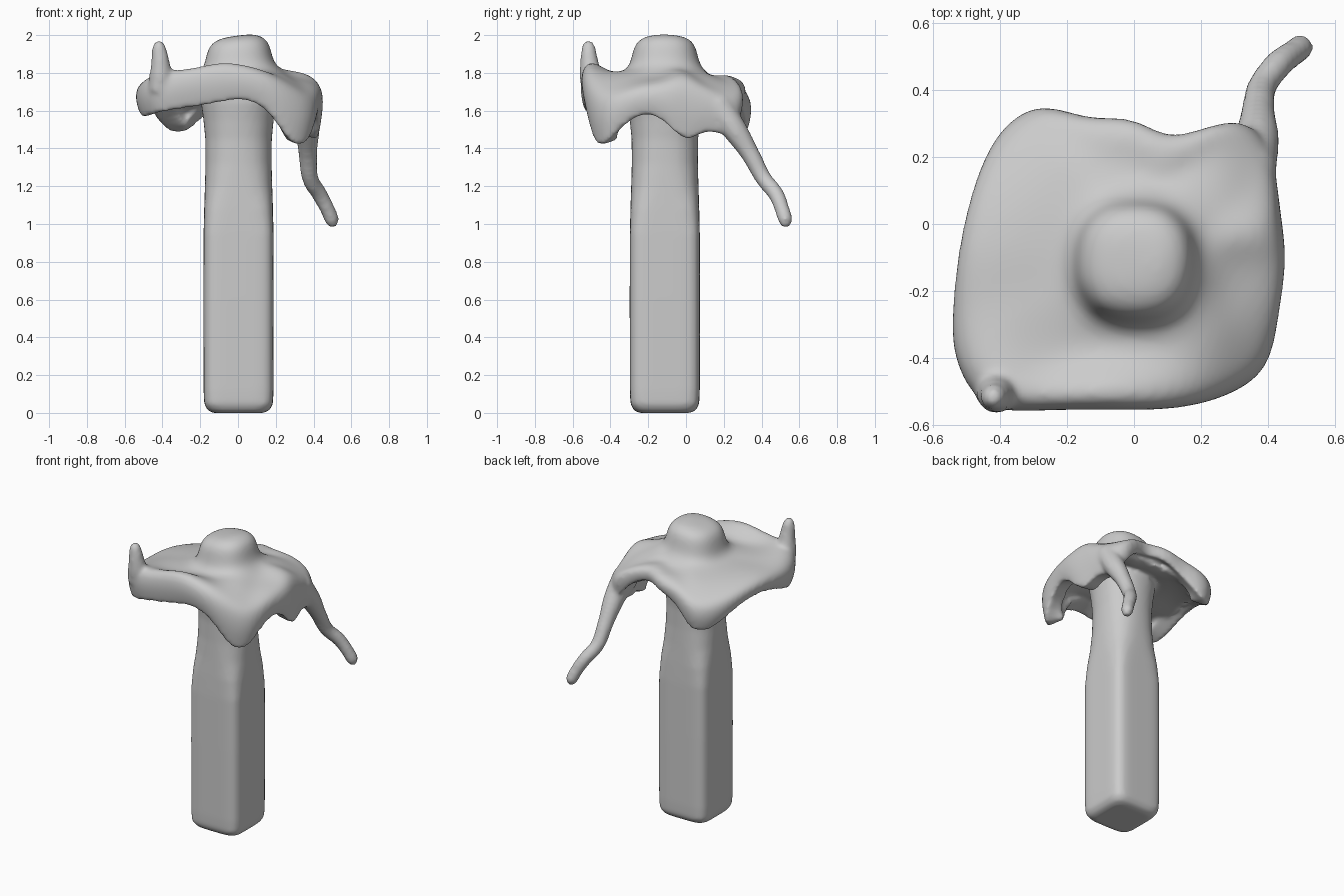
import bpy, bmesh, math

if "Cube" in bpy.data.objects:
    bpy.data.objects.remove(bpy.data.objects["Cube"])

CX, CY = 0.003, -0.112


def loft(name, rings, close_bottom=False, tip=None):
    """Skin a list of equally long rings of points."""
    bm = bmesh.new()
    vr = [[bm.verts.new(p) for p in r] for r in rings]
    n = len(vr[0])
    for a, b in zip(vr, vr[1:]):
        for i in range(n):
            j = (i + 1) % n
            bm.faces.new((a[i], a[j], b[j], b[i]))
    if close_bottom:
        bm.faces.new(vr[0][::-1])
    if tip:
        t = bm.verts.new(tip)
        for i in range(n):
            bm.faces.new((vr[-1][i], vr[-1][(i + 1) % n], t))
    bmesh.ops.recalc_face_normals(bm, faces=bm.faces)
    me = bpy.data.meshes.new(name)
    bm.to_mesh(me)
    bm.free()
    ob = bpy.data.objects.new(name, me)
    bpy.context.collection.objects.link(ob)
    return ob


def tube(name, pts):
    """Tapered tube through (x, y, z, radius) points."""
    cu = bpy.data.curves.new(name, 'CURVE')
    cu.dimensions = '3D'
    cu.bevel_depth = 1.0
    cu.bevel_resolution = 4
    cu.use_fill_caps = True
    sp = cu.splines.new('BEZIER')
    sp.bezier_points.add(len(pts) - 1)
    for bp, (x, y, z, r) in zip(sp.bezier_points, pts):
        bp.co = (x, y, z)
        bp.radius = r
        bp.handle_left_type = bp.handle_right_type = 'AUTO'
    ob = bpy.data.objects.new(name, cu)
    bpy.context.collection.objects.link(ob)
    return ob


def squarish(c, s, r, e):
    """Distance to a superellipse along direction (c, s)."""
    return r / (abs(c) ** e + abs(s) ** e) ** (1 / e)


def section(z, r, e, n=48):
    """Superellipse cross-section; a larger exponent is squarer."""
    out = []
    for i in range(n):
        a = 2 * math.pi * i / n
        c, s = math.cos(a), math.sin(a)
        k = squarish(c, s, r, e)
        out.append((CX + k * c, CY + k * s, z))
    return out


# Post: rounded square at the foot, becoming round under the cloth
post = loft("post", [section(*s) for s in (
    (0.0, 0.135, 5), (0.012, 0.162, 5.5), (0.045, 0.182, 6), (0.12, 0.185, 6),
    (0.6, 0.186, 6), (0.95, 0.185, 6), (1.08, 0.182, 4.5), (1.2, 0.178, 3),
    (1.32, 0.175, 2.5), (1.45, 0.176, 2.3), (1.55, 0.186, 2.2),
    (1.65, 0.20, 2.2), (1.75, 0.17, 2.2), (1.88, 0.15, 2.2))],
    True, (CX, CY, 1.93))

# Cloth rim, counter-clockwise: x, y, shoulder, hem and inner sheet height
rim = [
    (0.46, -0.11, 1.75, 1.56, 1.775), (0.445, 0.00, 1.80, 1.41, 1.82),
    (0.43, 0.12, 1.73, 1.51, 1.79), (0.415, 0.24, 1.69, 1.45, 1.78),
    (0.33, 0.32, 1.72, 1.54, 1.77), (0.22, 0.295, 1.77, 1.67, 1.77),
    (0.10, 0.25, 1.79, 1.69, 1.78), (0.0, 0.33, 1.77, 1.67, 1.76),
    (-0.14, 0.31, 1.75, 1.62, 1.76), (-0.28, 0.375, 1.69, 1.47, 1.76),
    (-0.41, 0.29, 1.69, 1.48, 1.75), (-0.485, 0.12, 1.73, 1.61, 1.76),
    (-0.53, -0.08, 1.76, 1.65, 1.77), (-0.545, -0.25, 1.75, 1.61, 1.77),
    (-0.55, -0.40, 1.77, 1.55, 1.78), (-0.46, -0.565, 1.82, 1.59, 1.77),
    (-0.30, -0.56, 1.82, 1.61, 1.77), (-0.12, -0.555, 1.87, 1.64, 1.79),
    (0.03, -0.56, 1.85, 1.67, 1.80), (0.17, -0.55, 1.81, 1.61, 1.80),
    (0.30, -0.51, 1.75, 1.40, 1.80), (0.41, -0.435, 1.69, 1.42, 1.78),
    (0.435, -0.27, 1.74, 1.60, 1.76)]

hem, mid, edge, shoulder, flat = [], [], [], [], []
knob = [[] for _ in range(4)]
for x, y, zs, zb, zi in rim:
    dx, dy = x - CX, y - CY
    d = math.hypot(dx, dy)

    def at(f, z):
        return (CX + f * dx, CY + f * dy, z)
    hem.append(at(0.95, zb))
    mid.append(at(1.0, zb * 0.6 + zs * 0.4))
    edge.append(at(0.985, zb * 0.15 + zs * 0.85))
    shoulder.append(at(0.86, zs + 0.012))
    flat.append(at(0.65, zi + 0.005))
    for ring, (r, z) in zip(knob, ((0.22, 1.80), (0.18, 1.85),
                                   (0.166, 1.955), (0.105, 1.993))):
        k = squarish(dx / d, dy / d, r, 2.4)
        ring.append(at(k / d, z + 0.09 * dx / d * r))
cloth = loft("cloth", [hem, mid, edge, shoulder, flat] + knob, False,
             (CX + 0.04, CY - 0.01, 2.004))
sub = cloth.modifiers.new("smooth", 'SUBSURF')
sub.levels = sub.render_levels = 2
sol = cloth.modifiers.new("thickness", 'SOLIDIFY')
sol.thickness = 0.115
sol.offset = -1

# Long trailing corner and the small upturned corner
tail = tube("tail", [
    (0.34, 0.16, 1.63, 0.085), (0.365, 0.25, 1.51, 0.068),
    (0.37, 0.34, 1.37, 0.050), (0.385, 0.415, 1.235, 0.044),
    (0.43, 0.475, 1.16, 0.043), (0.475, 0.51, 1.075, 0.040),
    (0.497, 0.526, 1.02, 0.040), (0.505, 0.53, 0.985, 0.022)])
spike = tube("spike", [
    (-0.42, -0.50, 1.70, 0.055), (-0.41, -0.505, 1.79, 0.060),
    (-0.412, -0.513, 1.87, 0.048), (-0.418, -0.516, 1.935, 0.038),
    (-0.42, -0.516, 1.97, 0.02)])

# Fuse the parts into one soft surface
parts = [post, cloth, tail, spike]
bpy.ops.object.select_all(action='DESELECT')
for p in parts:
    p.select_set(True)
bpy.context.view_layer.objects.active = post
bpy.ops.object.convert(target='MESH')
bpy.ops.object.join()
fused = bpy.context.view_layer.objects.active
fused.name = "cloth_draped_post"
rm = fused.modifiers.new("fuse", 'REMESH')
rm.mode = 'VOXEL'
rm.voxel_size = 0.013
rm.use_smooth_shade = True
sm = fused.modifiers.new("soften", 'SMOOTH')
sm.factor = 0.5
sm.iterations = 9
